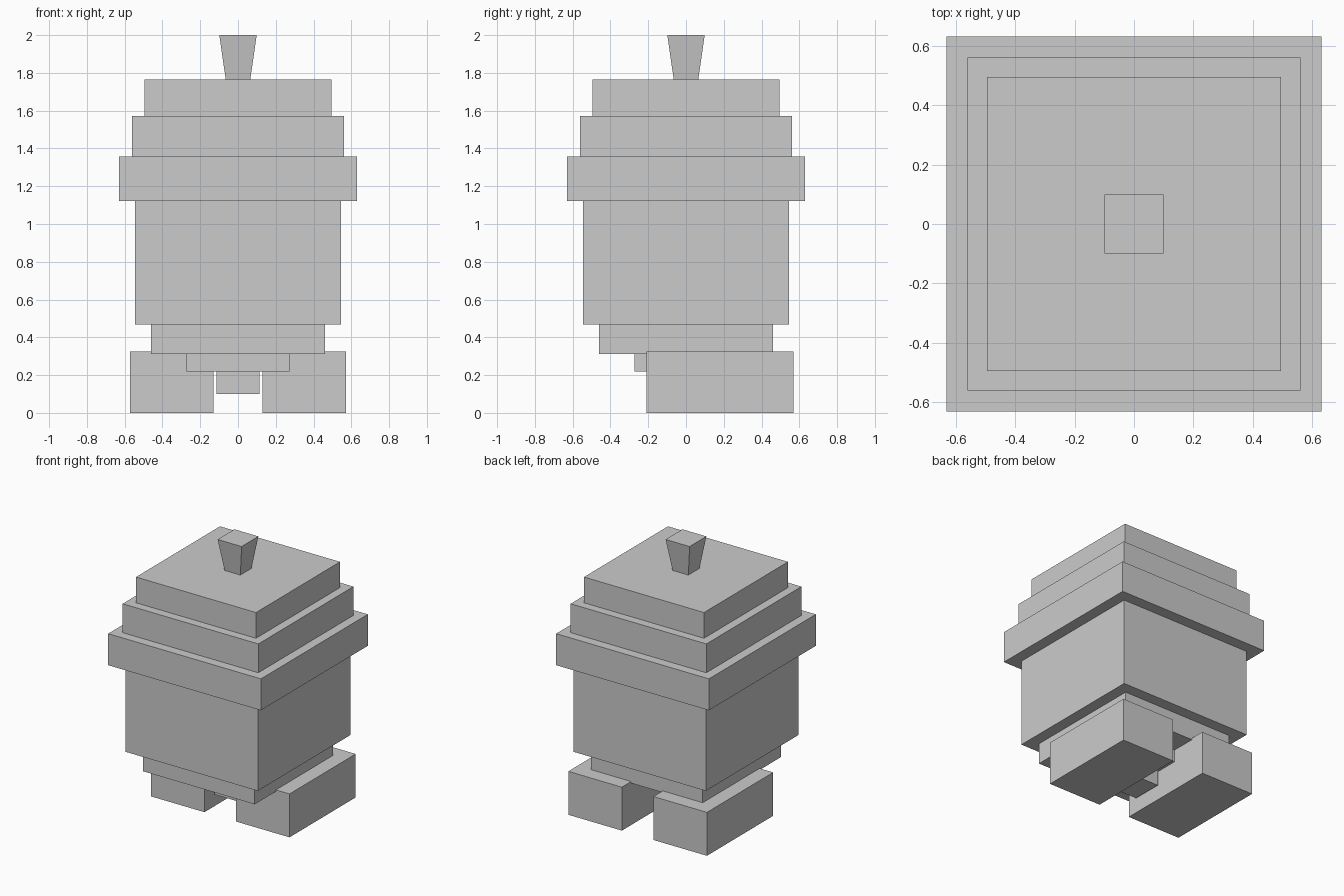
import bpy
import bmesh

cube = bpy.data.objects.get("Cube")
if cube:
    bpy.data.objects.remove(cube, do_unlink=True)

grey = bpy.data.materials.new("light_grey")
grey.use_nodes = True
colour = (0.6, 0.6, 0.6, 1)
grey.diffuse_color = colour
grey.node_tree.nodes["Principled BSDF"].inputs["Base Color"].default_value = colour


def block(name, x, y, z, flare=1.0):
    """Box spanning the x, y and z ranges; flare scales its top face."""
    ranges = (x, y, z)
    bm = bmesh.new()
    bmesh.ops.create_cube(bm, size=1)
    for v in bm.verts:
        top = v.co.z > 0
        for axis, (low, high) in enumerate(ranges):
            v.co[axis] = low + (v.co[axis] + 0.5) * (high - low)
        if top:
            v.co.x *= flare
            v.co.y *= flare
    mesh = bpy.data.meshes.new(name)
    bm.to_mesh(mesh)
    bm.free()
    mesh.materials.append(grey)
    obj = bpy.data.objects.new(name, mesh)
    bpy.context.collection.objects.link(obj)
    return obj


# Square tiers stacked on the central axis: name, half width, bottom, top
tiers = [
    ("bottom_peg", 0.115, 0.10, 0.22),
    ("lower_base", 0.273, 0.22, 0.312),
    ("upper_base", 0.46, 0.312, 0.467),
    ("body", 0.545, 0.467, 1.123),
    ("rim", 0.63, 1.123, 1.358),
    ("lower_lid", 0.56, 1.358, 1.573),
    ("upper_lid", 0.495, 1.573, 1.765),
]
for name, half, bottom, top in tiers:
    block(name, (-half, half), (-half, half), (bottom, top))

# Stem widening towards its top
block("stem", (-0.065, 0.065), (-0.065, 0.065), (1.765, 2.0), flare=1.52)

# Feet, set back under the body
block("left_foot", (0.13, 0.572), (-0.21, 0.57), (0, 0.324))
block("right_foot", (-0.572, -0.13), (-0.21, 0.57), (0, 0.324))
